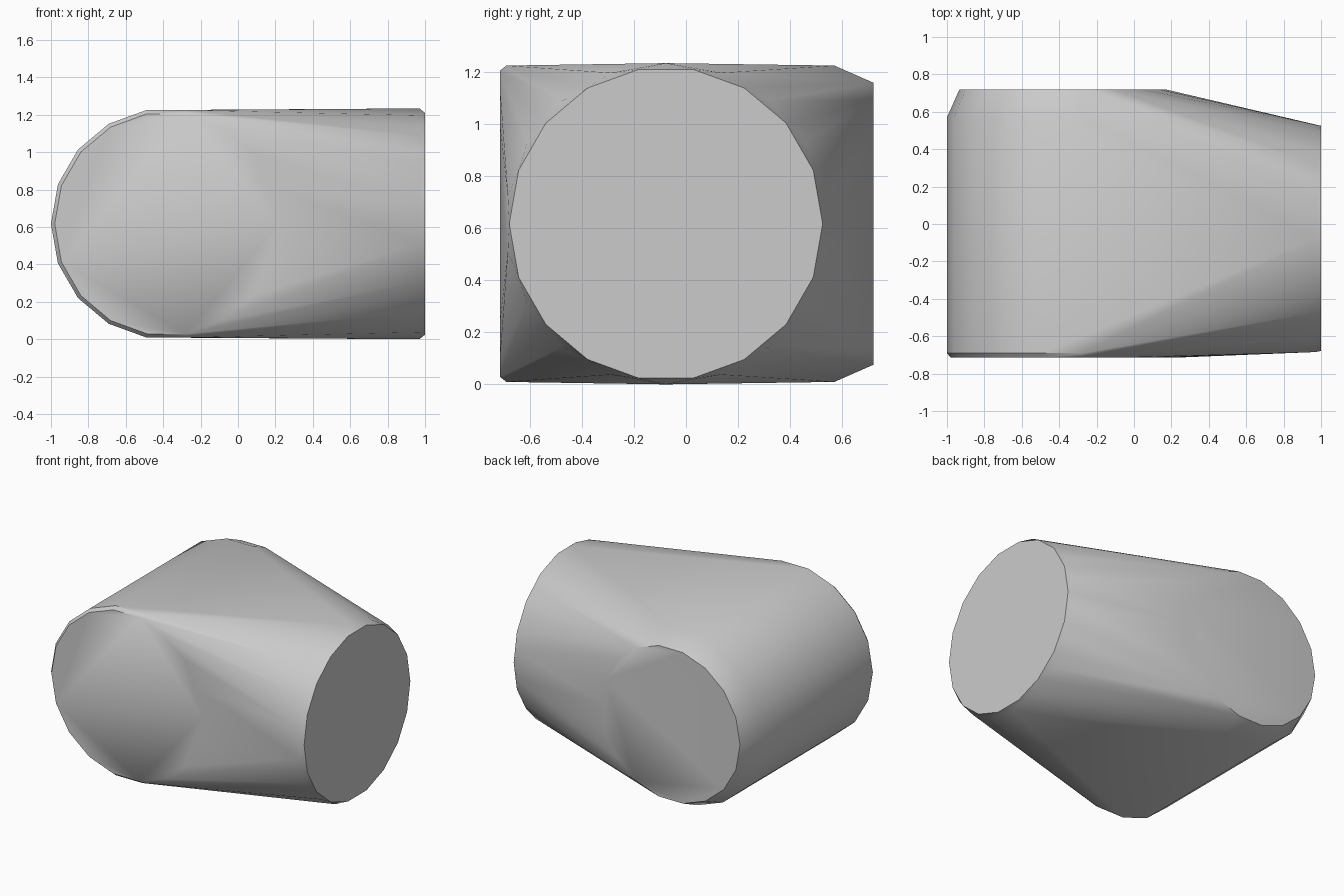
import bpy, bmesh
from math import pi, cos, sin, radians
from mathutils import Vector

cube = bpy.data.objects.get("Cube")
if cube:
    bpy.data.objects.remove(cube, do_unlink=True)

SIDES = 18
MID_Z = 0.617


def ring(axis, along, across, radius, turn=0.0):
    """Circle of points facing x or y, centred at half height."""
    points = []
    for i in range(SIDES):
        a = 2 * pi * (i + turn) / SIDES
        u, z = across + radius * cos(a), MID_Z + radius * sin(a)
        points.append(Vector((along, u, z)) if axis == "x" else Vector((u, along, z)))
    return points


# Lying drum: small front edge, wide taper at the back
points = ring("y", -0.715, -0.383, 0.597)
points += ring("y", -0.69, -0.383, 0.617)
points += ring("y", 0.57, -0.383, 0.617)
points += ring("y", 0.72, -0.383, 0.55)

# Round end plate facing sideways, with a narrow uneven rim
points += ring("x", 0.97, -0.077, 0.617, 0.5)
points += ring("x", 1.0, -0.077, 0.602)

# Skin stretched around both round ends
bm = bmesh.new()
for p in points:
    bm.verts.new(p)
hull = bmesh.ops.convex_hull(bm, input=bm.verts)
spare = {g for g in hull["geom_interior"] + hull["geom_unused"]
         if isinstance(g, bmesh.types.BMVert)}
bmesh.ops.delete(bm, geom=list(spare), context="VERTS")
bmesh.ops.dissolve_limit(bm, angle_limit=radians(0.5), verts=bm.verts, edges=bm.edges)
bmesh.ops.recalc_face_normals(bm, faces=bm.faces)
mesh = bpy.data.meshes.new("rounded_block")
bm.to_mesh(mesh)
bm.free()
block = bpy.data.objects.new("rounded_block", mesh)
bpy.context.collection.objects.link(block)

# Plain grey finish
grey = bpy.data.materials.new("plain_grey")
grey.use_nodes = True
colour = (0.6, 0.6, 0.6, 1.0)
grey.diffuse_color = colour
grey.node_tree.nodes["Principled BSDF"].inputs["Base Color"].default_value = colour
mesh.materials.append(grey)

bpy.context.view_layer.objects.active = block
block.select_set(True)
bpy.ops.object.shade_smooth_by_angle(angle=radians(35))
